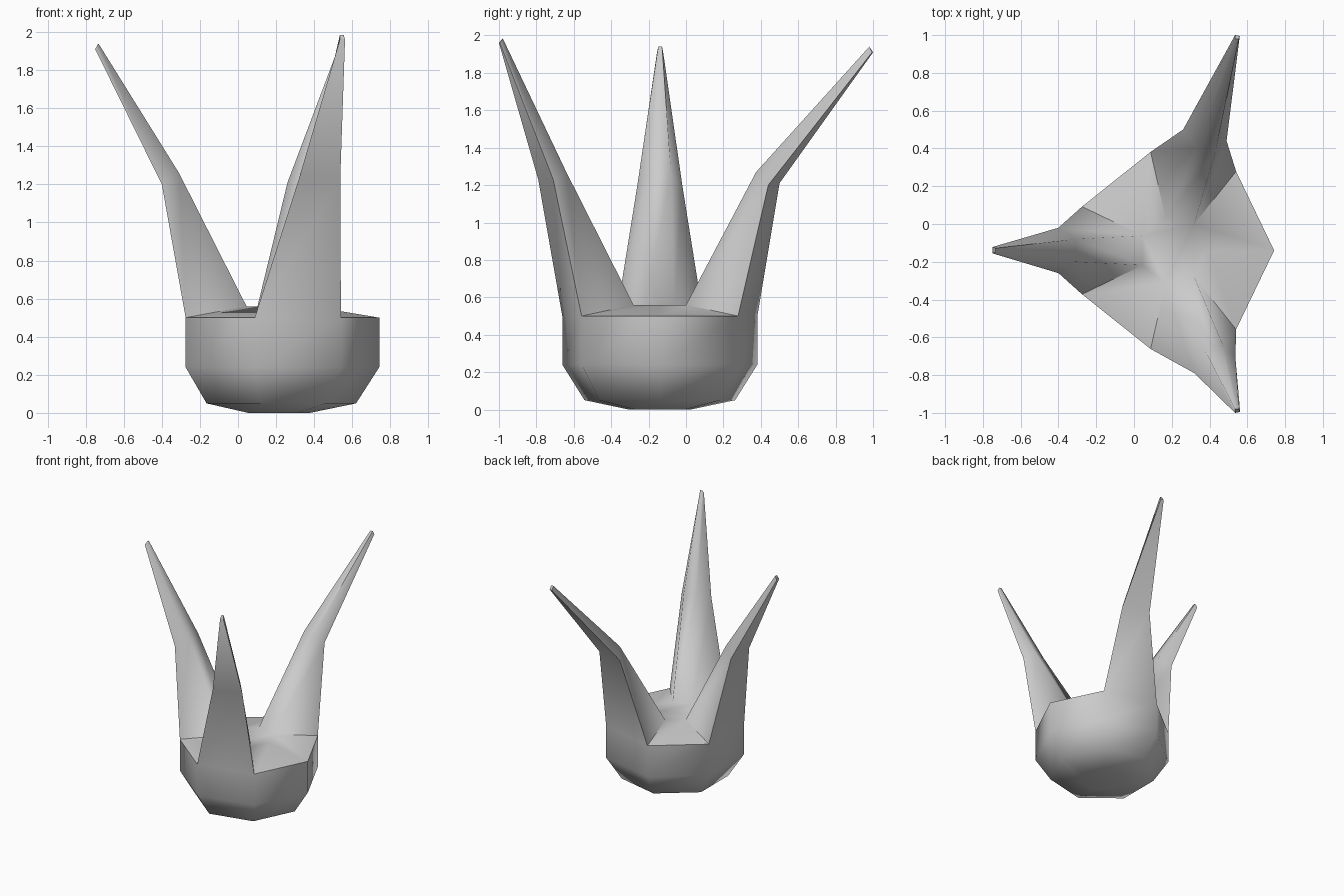
import bpy, bmesh, math

if "Cube" in bpy.data.objects:
    bpy.data.objects.remove(bpy.data.objects["Cube"])

SIDES, CX, CY = 7, 0.207, -0.14
bm = bmesh.new()

# Seven-sided bowl: (radius, height) from bottom to the raised inner top
profile = [(0.17, 0.0), (0.413, 0.05), (0.535, 0.24), (0.535, 0.50), (0.18, 0.56)]
rings = []
for r, z in profile:
    rings.append([bm.verts.new((CX + r * math.cos(2 * math.pi * i / SIDES),
                                CY + r * math.sin(2 * math.pi * i / SIDES), z))
                  for i in range(SIDES)])

# Spikes rise from three of the sloped top faces: mid section and tip section,
# each ordered outer a, outer b, inner b, inner a
spikes = {
    1: ([(0.49, 0.44, 1.20), (0.26, 0.50, 1.21), (0.33, 0.40, 1.27), (0.43, 0.375, 1.27)],
        [(0.56, 0.995, 1.91), (0.535, 1.0, 1.91), (0.535, 0.98, 1.94), (0.555, 0.98, 1.94)]),
    3: ([(-0.40, -0.02, 1.20), (-0.40, -0.26, 1.20), (-0.31, -0.20, 1.26), (-0.31, -0.08, 1.26)],
        [(-0.75, -0.122, 1.91), (-0.75, -0.155, 1.91), (-0.733, -0.148, 1.94), (-0.733, -0.128, 1.94)]),
    5: ([(0.32, -0.79, 1.23), (0.537, -0.71, 1.23), (0.47, -0.64, 1.27), (0.37, -0.66, 1.27)],
        [(0.535, -1.0, 1.96), (0.562, -0.995, 1.96), (0.555, -0.98, 1.985), (0.535, -0.98, 1.985)]),
}


def bridge(a, b):
    n = len(a)
    for i in range(n):
        j = (i + 1) % n
        bm.faces.new((a[i], a[j], b[j], b[i]))


# Bowl sides and end caps
for a, b in zip(rings[:3], rings[1:4]):
    bridge(a, b)
bm.faces.new(rings[0][::-1])
bm.faces.new(rings[-1])

# Top slope, with spikes in place of every marked face
outer, inner = rings[3], rings[4]
for i in range(SIDES):
    j = (i + 1) % SIDES
    loop = [outer[i], outer[j], inner[j], inner[i]]
    for section in spikes.get(i, ()):
        nxt = [bm.verts.new(p) for p in section]
        bridge(loop, nxt)
        loop = nxt
    bm.faces.new(loop)

bmesh.ops.recalc_face_normals(bm, faces=bm.faces)
mesh = bpy.data.meshes.new("spiked_bowl")
bm.to_mesh(mesh)
bm.free()
obj = bpy.data.objects.new("spiked_bowl", mesh)
bpy.context.collection.objects.link(obj)
bpy.context.view_layer.objects.active = obj
obj.select_set(True)
bpy.ops.object.shade_smooth_by_angle(angle=math.radians(65))
